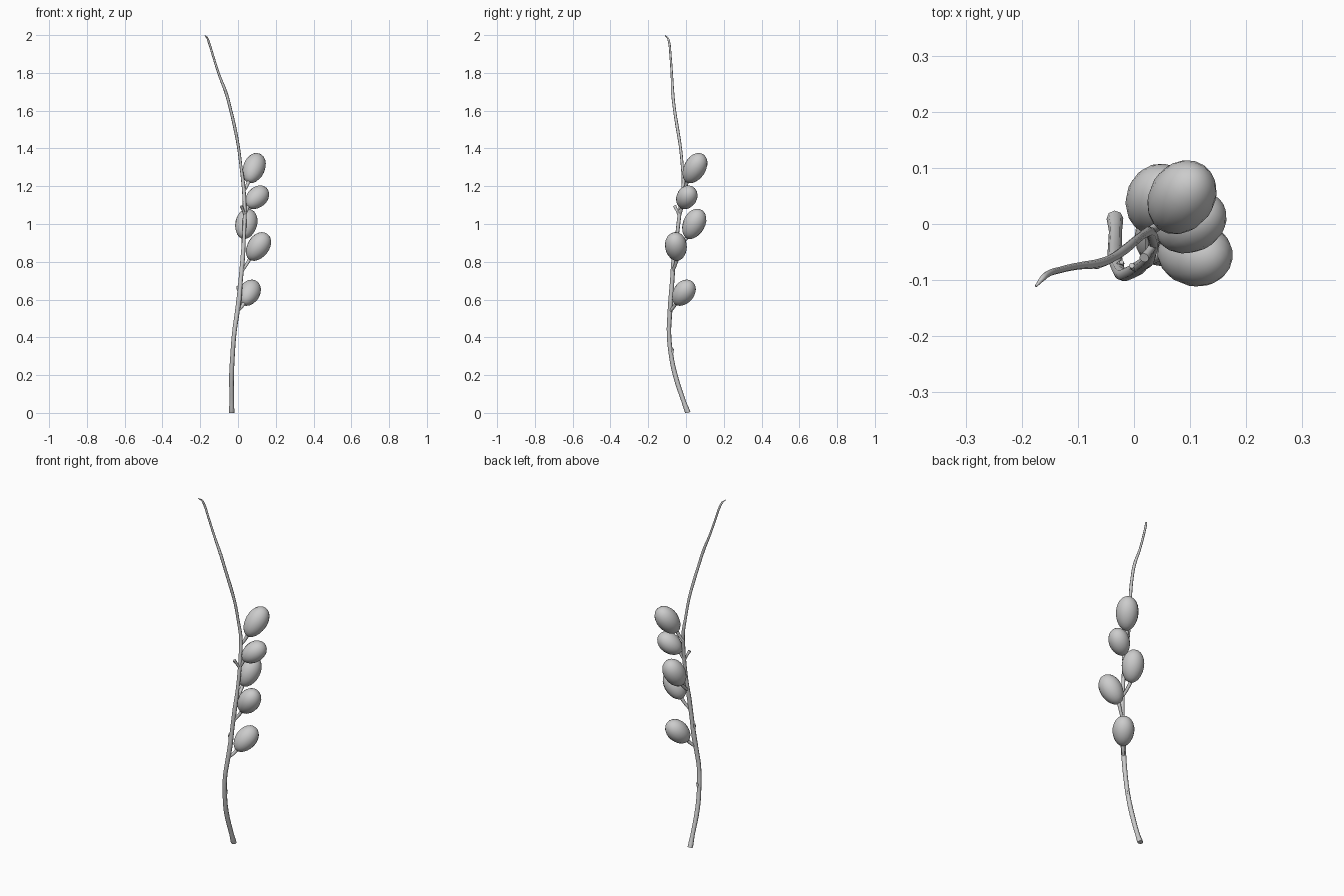
import bpy, bmesh, random
from mathutils import Vector, Matrix

if "Cube" in bpy.data.objects:
    bpy.data.objects.remove(bpy.data.objects["Cube"])

random.seed(4)


def finish(ob, angle=1.0):
    bpy.ops.object.select_all(action='DESELECT')
    ob.select_set(True)
    bpy.context.view_layer.objects.active = ob
    if ob.type == 'CURVE':
        bpy.ops.object.convert(target='MESH')
        ob = bpy.context.object
    bpy.ops.object.shade_smooth_by_angle(angle=angle)
    return ob


def tube(name, pts, res=4):
    """Tapered twig through (x, y, z, radius) points."""
    cu = bpy.data.curves.new(name, 'CURVE')
    cu.dimensions = '3D'
    cu.bevel_depth = 1.0
    cu.bevel_resolution = 2
    cu.resolution_u = res
    cu.use_fill_caps = True
    sp = cu.splines.new('BEZIER')
    sp.bezier_points.add(len(pts) - 1)
    for bp, (x, y, z, r) in zip(sp.bezier_points, pts):
        bp.co = (x, y, z)
        bp.radius = r
        bp.handle_left_type = bp.handle_right_type = 'AUTO'
    ob = bpy.data.objects.new(name, cu)
    bpy.context.collection.objects.link(ob)
    return finish(ob)


def fruit(name, c, d, a, b):
    """Slightly egg-shaped fruit, long axis d, fuller towards the free end."""
    bm = bmesh.new()
    bmesh.ops.create_uvsphere(bm, u_segments=16, v_segments=12, radius=1)
    rot = Vector(d).to_track_quat('Z', 'Y').to_matrix().to_4x4()
    for v in bm.verts:
        k = b * (1 + 0.07 * v.co.z)
        v.co = (v.co.x * k, v.co.y * k, v.co.z * a)
    bmesh.ops.transform(bm, matrix=Matrix.Translation(c) @ rot, verts=bm.verts)
    me = bpy.data.meshes.new(name)
    bm.to_mesh(me)
    bm.free()
    ob = bpy.data.objects.new(name, me)
    bpy.context.collection.objects.link(ob)
    finish(ob)


# main stem, with slightly irregular thickness
path = [(-.034, .010, 0, .0155), (-.033, -.012, .06, .0125), (-.034, -.057, .2, .013),
        (-.029, -.078, .3, .0125), (-.020, -.090, .42, .0125), (-.006, -.086, .52, .0125),
        (.005, -.080, .6, .0125), (.014, -.073, .7, .011), (.025, -.064, .82, .0115),
        (.031, -.050, .92, .010), (.035, -.038, 1.02, .010), (.034, -.026, 1.12, .010),
        (.028, -.014, 1.21, .010), (.015, -.020, 1.31, .008), (.002, -.030, 1.41, .008),
        (-.017, -.046, 1.51, .008), (-.038, -.060, 1.6, .0075), (-.062, -.070, 1.69, .008),
        (-.100, -.075, 1.79, .006), (-.132, -.082, 1.89, .006),
        (-.155, -.090, 1.965, .006), (-.163, -.097, 1.985, .005), (-.175, -.111, 1.998, .002)]
path = [(x, y, z, r * random.uniform(.93, 1.07)) for x, y, z, r in path]
stem = tube("stem", path)
for v in stem.data.vertices:
    v.co.z = max(v.co.z, 0)

# fruits: centre, long axis, half length, half width, start of stalk on the stem
fruits = [
    ((.084, .046, 1.295), (.32, .47, .82), .089, .058, (.028, -.014, 1.17)),
    ((.100, .003, 1.140), (.67, .36, .64), .074, .054, (.034, -.032, 1.05)),
    ((.043, .042, 1.000), (.20, .43, .87), .086, .058, (.029, -.055, .87)),
    ((.107, -.053, .880), (.55, -.08, .79), .0835, .058, (.020, -.070, .75)),
    ((.060, -.013, .635), (.40, .55, .75), .079, .056, (.000, -.084, .54)),
]
for i, (c, d, a, b, s) in enumerate(fruits, 1):
    fruit(f"fruit_{i}", c, d, a, b)
    d, c, s = Vector(d).normalized(), Vector(c), Vector(s)
    end = c - d * a * .93
    mid = s.lerp(end, .55) + Vector((0, 0, -.004))
    tube(f"fruit_stalk_{i}", [(*s, .008), (*mid, .0085), (*end, .010)])

# broken spurs and buds left on the stem
tube("spur", [(.036, -.036, 1.045, .007), (.026, -.050, 1.075, .007), (.018, -.060, 1.095, .009)])
tube("bud_low", [(.008, -.078, .63, .007), (.000, -.077, .655, .007), (-.004, -.074, .672, .005)])
tube("bud_base", [(-.028, -.078, .30, .007), (-.024, -.072, .325, .007), (-.022, -.068, .34, .004)])
tube("bud_high", [(-.058, -.068, 1.67, .006), (-.064, -.074, 1.695, .006), (-.070, -.076, 1.71, .004)])
